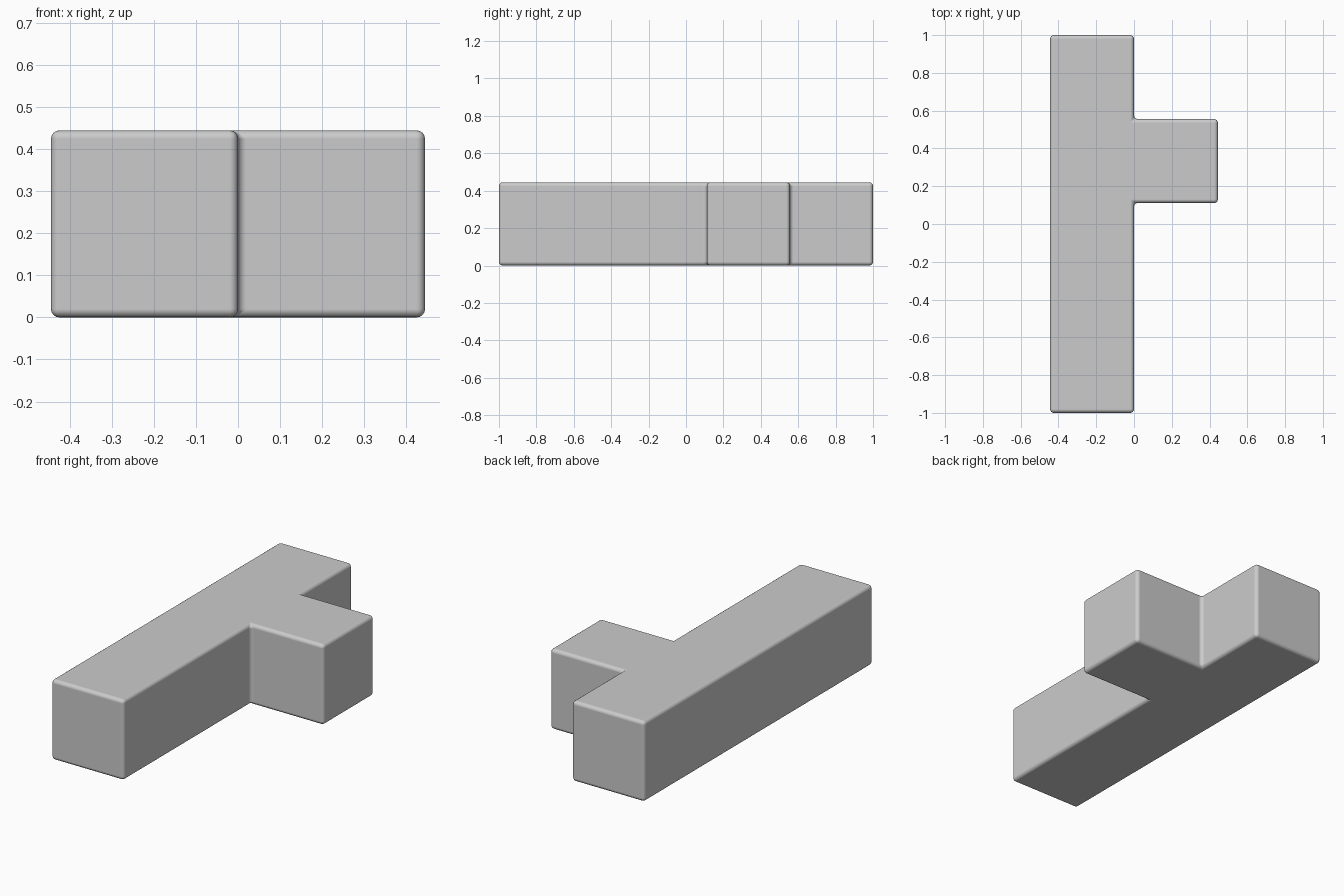
import bpy, bmesh, math

cube = bpy.data.objects.get("Cube")
if cube:
    bpy.data.objects.remove(cube, do_unlink=True)

U = 4 / 9           # side of the square section
ARM = U / 4         # front side of the side arm

# Single flat colour
grey = bpy.data.materials.new("light_grey")
grey.use_nodes = True
colour = (0.6, 0.6, 0.6, 1)
grey.diffuse_color = colour
grey.node_tree.nodes["Principled BSDF"].inputs["Base Color"].default_value = colour

# T-shaped outline, extruded upwards
outline = [(-U, -1), (0, -1), (0, ARM), (U, ARM),
           (U, ARM + U), (0, ARM + U), (0, 1), (-U, 1)]
bm = bmesh.new()
base = bm.faces.new([bm.verts.new((x, y, 0)) for x, y in outline])
top = bmesh.ops.extrude_face_region(bm, geom=[base])["geom"]
bmesh.ops.translate(bm, vec=(0, 0, U),
                    verts=[v for v in top if isinstance(v, bmesh.types.BMVert)])
bmesh.ops.recalc_face_normals(bm, faces=bm.faces)
mesh = bpy.data.meshes.new("t_block")
bm.to_mesh(mesh)
bm.free()
mesh.materials.append(grey)
block = bpy.data.objects.new("t_block", mesh)
bpy.context.collection.objects.link(block)

# Rounded edges, including the two inner corners
bevel = block.modifiers.new("rounded_edges", 'BEVEL')
bevel.width = 0.02
bevel.segments = 4
bevel.limit_method = 'ANGLE'
bevel.harden_normals = True

bpy.context.view_layer.objects.active = block
block.select_set(True)
bpy.ops.object.shade_smooth_by_angle(angle=math.radians(40))
